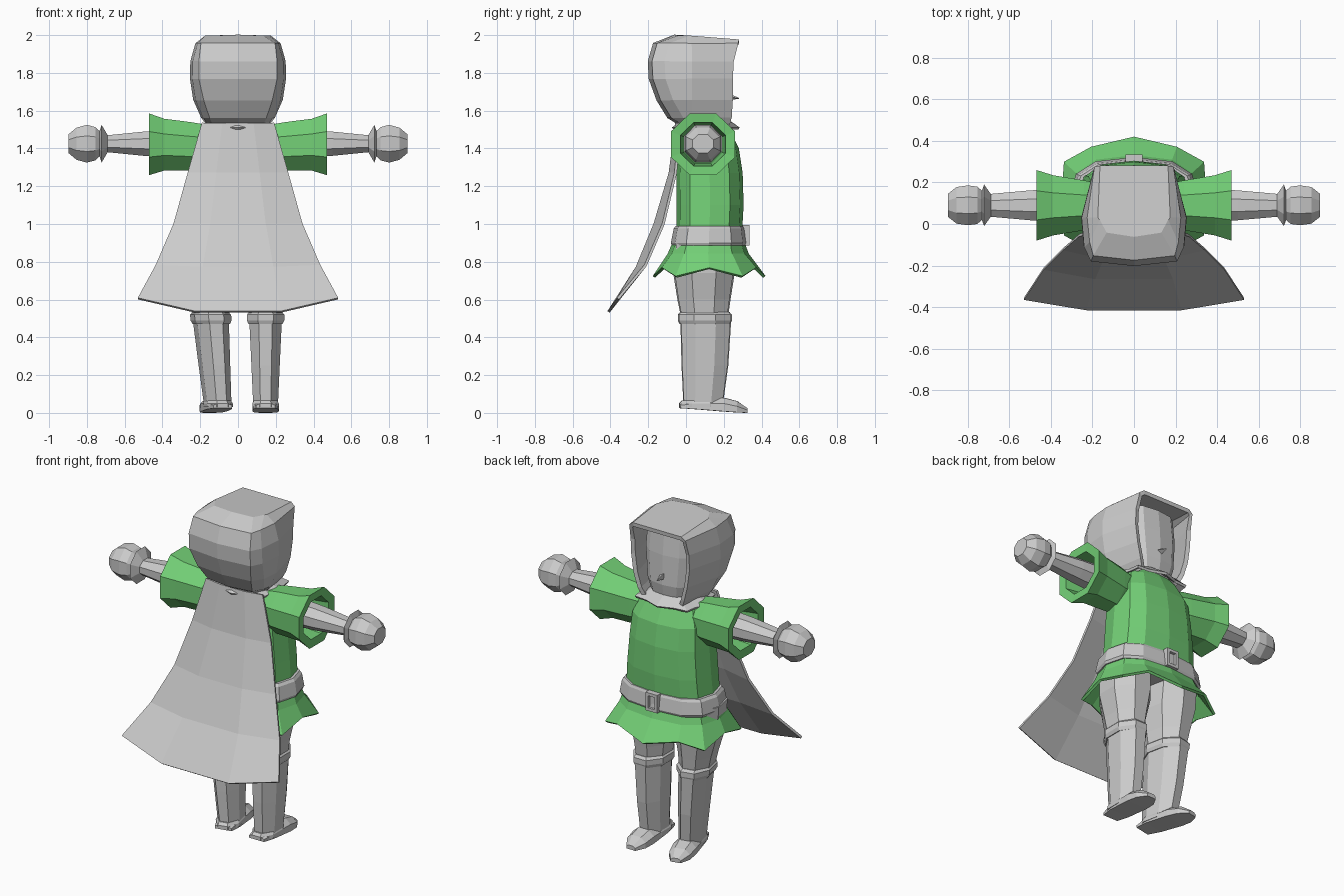
import bpy, bmesh, math
from mathutils import Vector, Matrix


def material(name, rgb):
    m = bpy.data.materials.new(name)
    m.diffuse_color = (*rgb, 1)
    return m


GREY = material("light grey", (0.6, 0.6, 0.6))
GREEN = material("tunic green", (0.17, 0.62, 0.18))


def loft(name, rings, mat, closed=True, caps=(True, True), thick=0, xf=None):
    """Skin equal-length rings of points into one flat-shaded object."""
    bm = bmesh.new()
    vs = [[bm.verts.new(p) for p in r] for r in rings]
    n = len(vs[0])
    for a, b in zip(vs, vs[1:]):
        for i in range(n if closed else n - 1):
            j = (i + 1) % n
            bm.faces.new((a[i], a[j], b[j], b[i]))
    if caps[0]:
        bm.faces.new(vs[0][::-1])
    if caps[1]:
        bm.faces.new(vs[-1])
    bmesh.ops.recalc_face_normals(bm, faces=bm.faces)
    if xf:
        bm.transform(xf)
    me = bpy.data.meshes.new(name)
    bm.to_mesh(me)
    bm.free()
    me.materials.append(mat)
    ob = bpy.data.objects.new(name, me)
    bpy.context.collection.objects.link(ob)
    if thick:
        mod = ob.modifiers.new("thickness", "SOLIDIFY")
        mod.thickness = thick
        mod.offset = 0
    return ob


def ring(n, c, a, b, axis="z", half=True):
    """Regular n-gon with half-sizes a, b around centre c, across an axis."""
    k = 1 / math.cos(math.pi / n) if half else 1
    pts = []
    for i in range(n):
        t = 2 * math.pi * (i + (0.5 if half else 0)) / n
        u, v = a * k * math.cos(t), b * k * math.sin(t)
        d = {"z": (u, v, 0), "x": (0, u, v), "y": (u, 0, v)}[axis]
        pts.append(Vector(c) + Vector(d))
    return pts


def body_ring(z, hw, y0, y1, n=12, cx=0, p=0.75):
    """Boxy horizontal ring given by half width and y range."""
    pts = []
    for i in range(n):
        t = 2 * math.pi * i / n + math.pi / 2
        c, s = math.cos(t), math.sin(t)
        pts.append(Vector((cx + hw * math.copysign(abs(c) ** p, c),
                           (y0 + y1) / 2 + (y1 - y0) / 2 * math.copysign(abs(s) ** p, s), z)))
    return pts


# tunic torso
loft("tunic_torso", [body_ring(*r) for r in (
    (0.92, 0.275, -0.05, 0.295), (1.1, 0.26, -0.05, 0.305), (1.27, 0.245, -0.05, 0.3),
    (1.4, 0.235, -0.04, 0.28), (1.5, 0.19, -0.01, 0.23), (1.55, 0.11, 0.02, 0.2))], GREEN)

# flared skirt with a zigzag hem
hem = body_ring(0.72, 0.37, -0.17, 0.415)
for i, p in enumerate(hem):
    if i % 2:
        p.x *= 0.93
        p.y = 0.12 + (p.y - 0.12) * 0.93
        p.z += 0.045
loft("tunic_skirt", [body_ring(0.91, 0.28, -0.06, 0.3), body_ring(0.84, 0.305, -0.09, 0.325), hem],
     GREEN, caps=(False, False), thick=0.015)

# belt and square buckle
loft("belt", [body_ring(*r) for r in (
    (0.885, 0.305, -0.075, 0.315), (0.9, 0.312, -0.08, 0.322),
    (0.975, 0.298, -0.065, 0.312), (0.99, 0.285, -0.055, 0.305))], GREY)
loft("belt_buckle", [ring(4, (0, y, 0.94), a, b, "y") for y, a, b in (
    (0.3, 0.04, 0.055), (0.335, 0.04, 0.055), (0.335, 0.022, 0.037), (0.318, 0.022, 0.037))], GREY)

# head inside the hood, with nose
loft("face", [body_ring(*r) for r in (
    (1.48, 0.1, 0.02, 0.19), (1.54, 0.125, 0.0, 0.215), (1.62, 0.15, -0.03, 0.23),
    (1.8, 0.17, -0.05, 0.225), (1.94, 0.165, -0.05, 0.21))], GREY)
loft("nose", [ring(3, (0, 0.22, 1.675), 0.02, 0.022, "y", False),
              ring(3, (0, 0.28, 1.665), 0.003, 0.003, "y", False)], GREY)

# hood: U-shaped sections, open at the front
hood = []
for z, wf, yf, w, wb, yb in (
        (1.515, 0.12, 0.225, 0.15, 0.12, 0.0), (1.57, 0.145, 0.24, 0.185, 0.145, -0.09),
        (1.66, 0.17, 0.245, 0.225, 0.175, -0.145), (1.77, 0.185, 0.245, 0.242, 0.2, -0.185),
        (1.86, 0.185, 0.25, 0.24, 0.2, -0.19), (1.95, 0.18, 0.275, 0.215, 0.19, -0.165),
        (1.985, 0.16, 0.28, 0.17, 0.13, -0.06)):
    side = [(wf, yf), (w, 0.03), (w * 0.95, yb + 0.08), (wb, yb + 0.02)]
    hood.append([Vector((x, y, z)) for x, y in side] + [Vector((0, yb, z))]
                + [Vector((-x, y, z)) for x, y in side[::-1]])
for p in (hood[-1][0], hood[-1][-1]):
    p.z = 1.965
hood[-1][4].z = 1.99
loft("hood", hood, GREY, closed=False, caps=(False, True), thick=0.025)

# jagged neck collar
outer = body_ring(1.505, 0.225, -0.07, 0.28, 16)
for p in outer[1::2]:
    p.x *= 0.86
    p.y = 0.1 + (p.y - 0.1) * 0.86
loft("collar", [body_ring(1.55, 0.12, -0.01, 0.215, 16), outer], GREY, caps=(False, False), thick=0.015)

# cape
cape = []
for z, hw, ym, ye, drop in ((1.535, 0.19, -0.05, -0.03, 0), (1.27, 0.265, -0.085, -0.055, 0),
                            (1.0, 0.34, -0.165, -0.12, 0), (0.78, 0.435, -0.26, -0.215, 0.01),
                            (0.605, 0.53, -0.41, -0.36, 0.07)):
    cape.append([Vector((s * hw, ye if abs(s) == 1 else ym, z - (0 if abs(s) == 1 else drop)))
                 for s in (-1, -0.43, 0.43, 1)])
loft("cape", cape, GREY, closed=False, caps=(False, False), thick=0.014)

for s, side in ((-1, "left"), (1, "right")):
    def limb(name, mat, n, rows):
        loft(f"{side}_{name}", [ring(n, (s * x, 0.09, z), a, b, "x") for x, z, a, b in rows], mat)

    # hollow wide sleeve
    limb("sleeve", GREEN, 8, ((0.14, 1.41, 0.1, 0.11), (0.24, 1.41, 0.12, 0.128),
                              (0.39, 1.42, 0.145, 0.137), (0.47, 1.422, 0.17, 0.163),
                              (0.465, 1.422, 0.12, 0.115), (0.32, 1.42, 0.1, 0.1)))
    # forearm with flared cuff
    limb("arm", GREY, 8, ((0.3, 1.425, 0.08, 0.075), (0.5, 1.425, 0.072, 0.064),
                          (0.69, 1.425, 0.055, 0.045), (0.722, 1.425, 0.1, 0.1),
                          (0.735, 1.425, 0.065, 0.06)))
    # rounded fist
    limb("hand", GREY, 8, ((0.72, 1.425, 0.06, 0.055), (0.755, 1.425, 0.09, 0.088),
                           (0.8, 1.425, 0.096, 0.1), (0.855, 1.425, 0.088, 0.085),
                           (0.897, 1.425, 0.055, 0.05)))

    # legs: one turned outward and leaning in
    xf = Matrix.Translation((s * 0.146, 0.1, 0))
    if s < 0:
        shear = Matrix.Identity(4)
        shear[0][2], shear[0][3] = -0.075, 0.04
        xf = xf @ shear @ Matrix.Rotation(math.radians(12), 4, "Z")

    def leg(name, rows):
        loft(f"{side}_{name}", [ring(8, (0, y, z), a, b) for z, y, a, b in rows], GREY, xf=xf)

    leg("thigh", ((0.45, 0.0, 0.08, 0.11), (0.6, -0.005, 0.1, 0.135),
                  (0.74, -0.005, 0.13, 0.155), (0.92, 0.0, 0.13, 0.15)))
    leg("boot", ((0.03, -0.01, 0.065, 0.1), (0.25, 0.0, 0.075, 0.12), (0.49, 0.005, 0.086, 0.13)))
    leg("boot_cuff", ((0.47, 0.0, 0.09, 0.13), (0.49, 0.0, 0.099, 0.138),
                      (0.52, 0.0, 0.099, 0.138), (0.535, 0.0, 0.085, 0.125)))
    leg("boot_heel_band", ((0.03, -0.02, 0.07, 0.115), (0.05, -0.02, 0.07, 0.115), (0.065, -0.02, 0.062, 0.1)))
    # wedge shaped foot
    loft(f"{side}_foot", [[Vector((x, y, z)) for x, z in ((-w, z0), (w, z0), (w, zm), (w * 0.5, z1),
                                                          (-w * 0.5, z1), (-w, zm))]
                          for y, w, z0, zm, z1 in ((-0.13, 0.05, 0.025, 0.04, 0.05), (-0.05, 0.066, 0.02, 0.05, 0.08),
                                                   (0.1, 0.07, 0.008, 0.05, 0.08), (0.17, 0.062, 0.003, 0.035, 0.062),
                                                   (0.225, 0.03, 0.0, 0.015, 0.025))], GREY, xf=xf)
